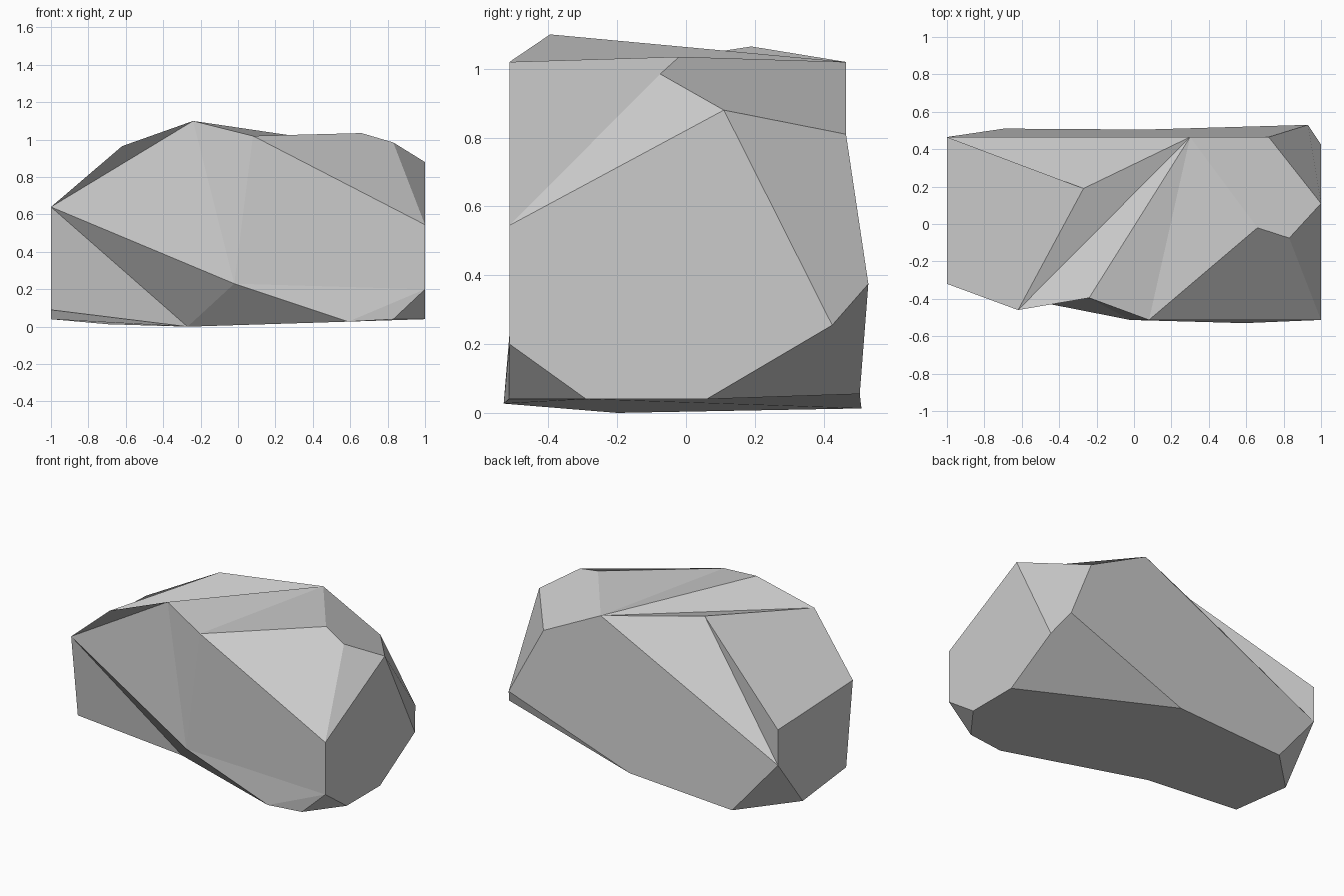
import bpy
import bmesh

default_cube = bpy.data.objects.get("Cube")
if default_cube:
    bpy.data.objects.remove(default_cube, do_unlink=True)

# Corners of the boulder, each with a one-letter label
corners = {
    # crown
    "N": (-.24, -.395, 1.10), "A": (.08, -.513, 1.02), "B": (.66, -.02, 1.035),
    "C": (.83, -.075, .985), "L": (.30, .465, 1.02), "M": (-.27, .19, 1.065),
    "P": (-.62, -.46, .965),
    # left end
    "D": (1, -.513, .545), "E": (1, .11, .88), "F": (1, .425, .255),
    "G": (1, .06, .04), "H": (1, -.29, .04), "I": (1, -.513, .20),
    # right end
    "Q": (-1, -.32, .64), "R": (-1, -.25, .09), "X": (-1, .205, .04),
    "O": (-1, .465, .375), "W": (-1, .465, .61),
    # back
    "J": (.72, .465, .81), "K": (.93, .53, .375), "Z": (.06, .505, .055),
    "Y": (-.695, .51, .013),
    # foot
    "T": (-.27, -.20, 0), "S": (-.02, -.513, .23), "U": (.59, -.53, .027),
    "V": (.83, -.515, .04),
}

# Chipped facets by area, each written as the loop of corners around it
facets = {
    "back": ["LOYZKJ", "LMO", "MWO", "EJKF", "FKZG", "OYX"],
    "left_end": ["DEFGHI", "DCE", "HVI"],
    "right_end": ["QWOXR"],
    "front_left": ["ADI", "AIS", "ISU", "IUV", "NAS", "STU"],
    "front_right": ["PQN", "QSN", "QTS", "QRT"],
    "crown": ["PNL", "PLM", "NAL", "ABL", "BCEJL", "ADCB", "MPQW"],
    "underside": ["GZYXRTUVH"],
}


def make_material(name, color):
    material = bpy.data.materials.new(name)
    material.use_nodes = True
    material.diffuse_color = color
    shader = material.node_tree.nodes["Principled BSDF"]
    shader.inputs["Base Color"].default_value = color
    shader.inputs["Roughness"].default_value = 0.9
    return material


def make_faceted_stone(name, material):
    """Join the labelled corners into a closed shell of flat facets."""
    bm = bmesh.new()
    verts = {label: bm.verts.new(point) for label, point in corners.items()}
    for area in facets.values():
        for loop in area:
            bm.faces.new([verts[label] for label in loop])
    bmesh.ops.recalc_face_normals(bm, faces=bm.faces[:])
    mesh = bpy.data.meshes.new(name)
    bm.to_mesh(mesh)
    bm.free()
    mesh.materials.append(material)
    stone = bpy.data.objects.new(name, mesh)
    bpy.context.collection.objects.link(stone)
    return stone


# Single low-poly boulder
stone_grey = make_material("stone_grey", (.6, .6, .6, 1))
make_faceted_stone("boulder", stone_grey)
